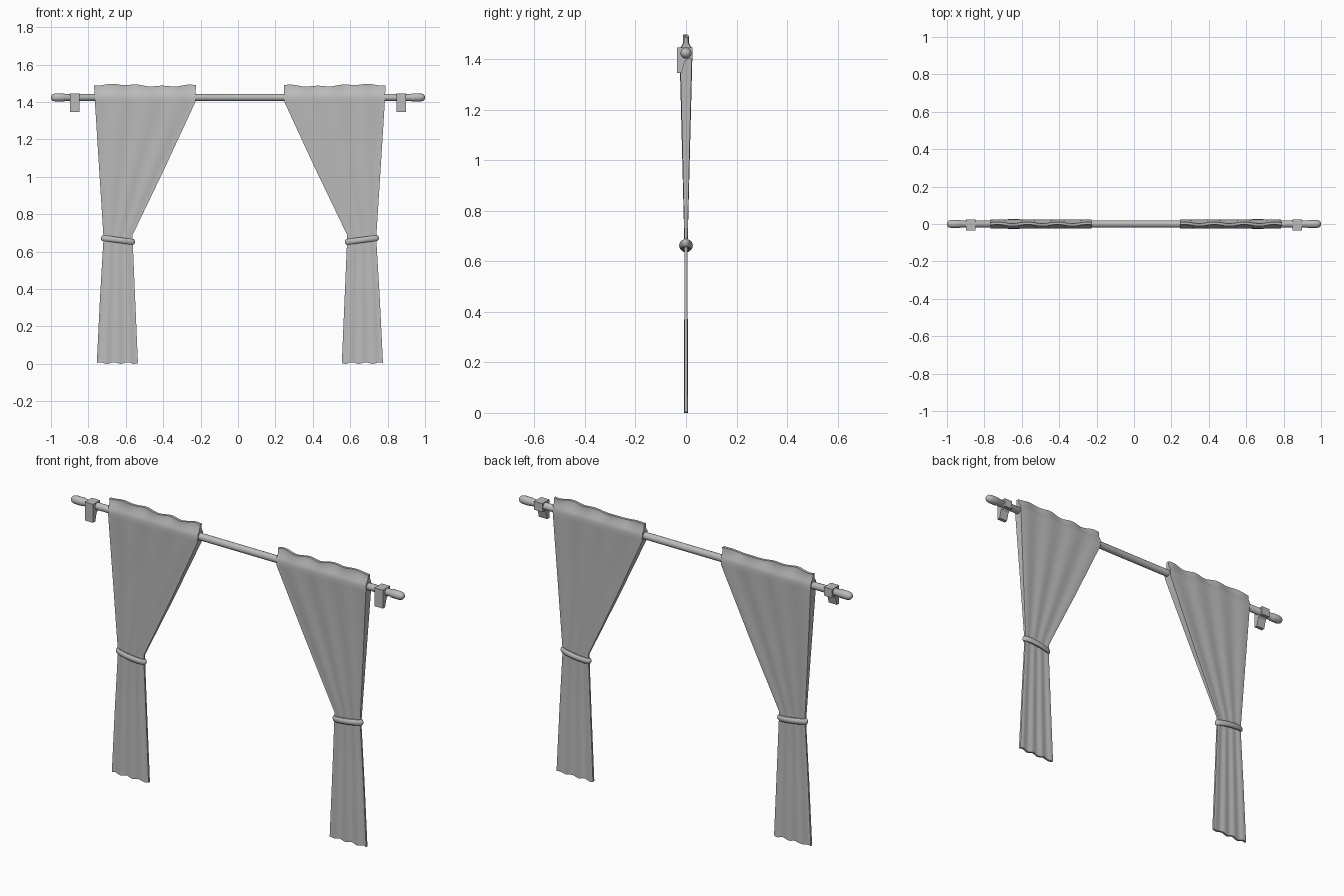
import bpy
import bmesh
from math import sin, cos, pi, radians
from mathutils import Matrix, Vector

cube = bpy.data.objects.get("Cube")
if cube:
    bpy.data.objects.remove(cube, do_unlink=True)

grey = bpy.data.materials.new("plain grey")
grey.use_nodes = True
grey.diffuse_color = (0.5, 0.5, 0.5, 1)
grey.node_tree.nodes["Principled BSDF"].inputs["Base Color"].default_value = (0.5, 0.5, 0.5, 1)

ROD_Z = 1.424
AXIS = 0.01          # the two curtains mirror about this x


def finish(name, bm, angle=35):
    bmesh.ops.recalc_face_normals(bm, faces=bm.faces)
    mesh = bpy.data.meshes.new(name)
    bm.to_mesh(mesh)
    bm.free()
    mesh.materials.append(grey)
    obj = bpy.data.objects.new(name, mesh)
    bpy.context.collection.objects.link(obj)
    bpy.ops.object.select_all(action='DESELECT')
    obj.select_set(True)
    bpy.context.view_layer.objects.active = obj
    bpy.ops.object.shade_smooth_by_angle(angle=radians(angle))
    return obj


def skin(bm, loops, caps=True):
    """Bridge closed loops of points into a tube."""
    rings = [[bm.verts.new(p) for p in loop] for loop in loops]
    n = len(rings[0])
    for a, b in zip(rings, rings[1:]):
        for i in range(n):
            j = (i + 1) % n
            bm.faces.new((a[i], a[j], b[j], b[i]))
    return rings


# Curtain rod with rounded, slightly thicker ends
def rod():
    half = [(0.925, 0.019), (0.93, 0.022), (0.975, 0.022), (0.99, 0.018), (0.998, 0.01), (1.0, 0.003)]
    profile = [(-x, r) for x, r in reversed(half)] + half
    sides = 20
    loops = [[(x, r * cos(2 * pi * k / sides), ROD_Z + r * sin(2 * pi * k / sides))
              for k in range(sides)] for x, r in profile]
    bm = bmesh.new()
    rings = skin(bm, loops)
    bm.faces.new(rings[0])
    bm.faces.new(rings[-1])
    finish("curtain_rod", bm)


# Wall bracket: tall plate with an arm holding the rod
def bracket(name, x):
    outline = [(-0.036, 1.446), (-0.036, 1.346), (-0.017, 1.346),
               (-0.005, 1.39), (0.006, 1.4), (0.025, 1.4), (0.025, 1.446)]
    bm = bmesh.new()
    rings = skin(bm, [[(x + s, y, z) for y, z in outline] for s in (-0.025, 0.025)])
    for ring in rings:
        bm.faces.new(ring)
    finish(name, bm, 20)


# Curtain: flat double-layered cloth, gathered at the waist, pocket round the rod.
# Rows: height, outer x, inner x, half thickness, fold depth
ROWS = [(0.004, 0.765, 0.545, 0.006, 0.002),
        (0.35, 0.748, 0.56, 0.005, 0.002),
        (0.655, 0.73, 0.573, 0.005, 0.001),
        (0.69, 0.73, 0.573, 0.006, 0.001),
        (1.05, 0.753, 0.4, 0.014, 0.002),
        (1.4, 0.775, 0.238, 0.023, 0.002),
        (1.424, 0.776, 0.236, 0.024, 0.001),
        (1.445, 0.777, 0.236, 0.02, 0.002),
        (1.463, 0.778, 0.236, 0.009, 0.003),
        (1.489, 0.78, 0.235, 0.007, 0.005)]
COLS = 40


def curtain(name, side):
    bm = bmesh.new()
    loops = []
    for row, (z, outer, inner, thick, fold) in enumerate(ROWS):
        front, back = [], []
        for c in range(COLS + 1):
            t = c / COLS
            x = AXIS + side * (outer + (inner - outer) * t)
            wave = sin(t * 2 * pi * 3.4) * fold
            lift = 0
            if row == len(ROWS) - 1:
                lift = 0.005 * sin(t * 2 * pi * 1.1) + 0.003 * cos(t * 2 * pi * 4 + 2)
            elif row == 0:
                lift = 0.004 * sin(t * 2 * pi * 3)
            front.append((x, wave - thick, z + lift))
            back.append((x, wave + thick, z + lift))
        loops.append(front + back[::-1])
    rings = skin(bm, loops)
    for ring in (rings[0], rings[-1]):
        for c in range(COLS):
            bm.faces.new((ring[c], ring[c + 1], ring[-2 - c], ring[-1 - c]))
    finish(name, bm, 50)


# Tieback: rounded band on a flat oval, raised on the outer side
def tieback(name, side):
    steps, sides = 40, 10
    loops = []
    for k in range(steps + 1):
        a = 2 * pi * k / steps
        out = Vector((cos(a), sin(a), 0))
        centre = Vector((0.08 * cos(a), 0.015 * sin(a), 0))
        loops.append([centre + out * 0.012 * cos(2 * pi * s / sides)
                      + Vector((0, 0, 0.016 * sin(2 * pi * s / sides))) for s in range(sides)])
    bm = bmesh.new()
    skin(bm, loops)
    bmesh.ops.remove_doubles(bm, verts=bm.verts, dist=0.0001)
    place = Matrix.Translation((AXIS + side * 0.652, 0, 0.662)) @ Matrix.Rotation(-side * 0.13, 4, 'Y')
    bmesh.ops.transform(bm, matrix=place, verts=bm.verts)
    finish(name, bm)


rod()
for label, side in (("left", 1), ("right", -1)):
    bracket(label + "_bracket", side * 0.872)
    curtain(label + "_curtain", side)
    tieback(label + "_tieback", side)
